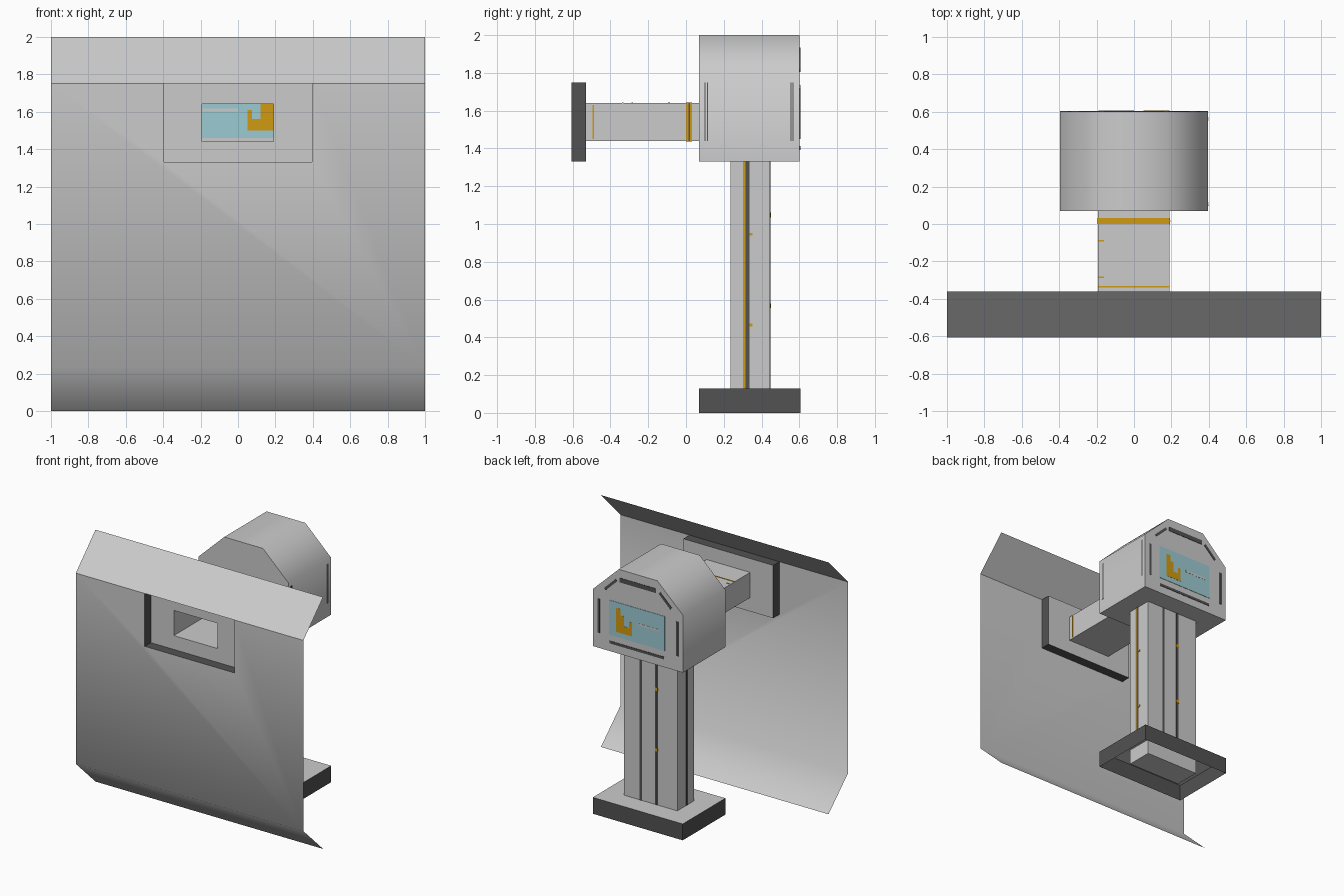
import bpy, bmesh, math

if "Cube" in bpy.data.objects:
    bpy.data.objects.remove(bpy.data.objects["Cube"])


def material(name, r, g, b):
    m = bpy.data.materials.new(name)
    m.diffuse_color = (r, g, b, 1)
    m.use_nodes = True
    m.node_tree.nodes["Principled BSDF"].inputs["Base Color"].default_value = m.diffuse_color
    return m


LIGHT = material("light_grey", 0.60, 0.60, 0.60)
DARK = material("dark_grey", 0.085, 0.085, 0.085)
CYAN = material("pale_cyan", 0.33, 0.60, 0.65)
ORANGE = material("orange", 0.64, 0.32, 0.006)


def finish(name, bm, mats, smooth=None):
    me = bpy.data.meshes.new(name)
    bm.to_mesh(me)
    bm.free()
    ob = bpy.data.objects.new(name, me)
    bpy.context.collection.objects.link(ob)
    for m in mats:
        me.materials.append(m)
    if smooth:
        bpy.ops.object.select_all(action='DESELECT')
        ob.select_set(True)
        bpy.context.view_layer.objects.active = ob
        bpy.ops.object.shade_smooth_by_angle(angle=math.radians(smooth))
    return ob


def box(name, x, y, z, mat):
    bm = bmesh.new()
    bmesh.ops.create_cube(bm, size=1)
    for v in bm.verts:
        for i, (a, b) in enumerate((x, y, z)):
            v.co[i] = a + (b - a) * (v.co[i] + 0.5)
    return finish(name, bm, [mat])


def loop(bm, pts, y):
    return [bm.verts.new((x, y, z)) for x, z in pts]


def skin(bm, a, b, mat=0):
    """Walls between two matching loops."""
    for i in range(len(a)):
        j = (i + 1) % len(a)
        bm.faces.new((a[i], b[i], b[j], a[j])).material_index = mat


def ring_fill(bm, outer, inner):
    """Flat face between an outer loop and a hole."""
    edges = []
    for lp in (outer, inner):
        for i in range(len(lp)):
            p, q = lp[i], lp[(i + 1) % len(lp)]
            edges.append(bm.edges.get((p, q)) or bm.edges.new((p, q)))
    bmesh.ops.triangle_fill(bm, edges=edges, use_beauty=True, normal=(0, -1, 0))


def rect(x0, x1, z0, z1):
    return [(x0, z0), (x1, z0), (x1, z1), (x0, z1)]


HOLE = rect(-0.193, 0.19, 1.44, 1.64)
F, R = -0.607, -0.36          # front plane and swept-back edge of the panel

# Front panel: notched middle with swept-back lower lip
bm = bmesh.new()
mid = loop(bm, [(-1, 0.235), (1, 0.235), (1, 1.75), (0.395, 1.75), (0.395, 1.33),
                (-0.395, 1.33), (-0.395, 1.75), (-1, 1.75)], F)
bm.faces.new(mid)
low = loop(bm, [(-1, 0), (1, 0)], R)
bm.faces.new((low[0], low[1], mid[1], mid[0]))
finish("front_panel", bm, [LIGHT], 60)

# Upper flap leaning back
bm = bmesh.new()
a, b = loop(bm, [(-1, 1.75), (1, 1.75)], F), loop(bm, [(1, 2), (-1, 2)], R)
bm.faces.new(a + b)
finish("upper_flap", bm, [LIGHT])

# Recessed window frame behind the panel
bm = bmesh.new()
fr = rect(-0.395, 0.395, 1.33, 1.75)
front, back = loop(bm, fr, F), loop(bm, fr, -0.53)
skin(bm, front, back, 1)
ring_fill(bm, back, loop(bm, HOLE, -0.53))
finish("window_recess", bm, [LIGHT, DARK])

# Open connecting tube
bm = bmesh.new()
skin(bm, loop(bm, HOLE, 0.07), loop(bm, HOLE, -0.53))
finish("connecting_tube", bm, [LIGHT])


def tube_band(name, y0, y1, t, mat):
    bm = bmesh.new()
    o = rect(-0.193 - t, 0.19 + t, 1.44 - t, 1.64 + t)
    skin(bm, loop(bm, o, y1), loop(bm, o, y0))
    finish(name, bm, [mat])


tube_band("tube_band", 0.0, 0.033, 0.003, ORANGE)
box("tube_seam", (0.19, 0.196), (0.014, 0.02), (1.44, 1.64), DARK)
box("tube_top_line", (-0.193, 0.19), (-0.34, -0.332), (1.64, 1.643), ORANGE)
box("tube_side_line", (0.19, 0.193), (-0.494, -0.487), (1.45, 1.63), ORANGE)
for i, y in enumerate((-0.285, -0.09)):
    box(f"tube_dash_{i}", (-0.19, -0.16), (y - 0.004, y + 0.004), (1.64, 1.643), ORANGE)

# Head: chamfered housing, opened where the tube enters
bm = bmesh.new()
prof = [(-0.395, 1.33), (0.395, 1.33), (0.395, 1.785), (0.17, 2.0), (-0.17, 2.0), (-0.395, 1.785)]
front, back = loop(bm, prof, 0.07), loop(bm, prof, 0.602)
skin(bm, front, back)
bm.faces.new(back[::-1])
ring_fill(bm, front, loop(bm, HOLE, 0.07))
bmesh.ops.recalc_face_normals(bm, faces=bm.faces[:])
finish("head_housing", bm, [LIGHT], 50)


def back_plate(name, x, z, mat, t=0.003):
    """Thin plate showing on both sides of the back wall."""
    return box(name, x, (0.602 - t, 0.602 + t), z, mat)


# Screen with bar-shaped sign
back_plate("screen", (-0.235, 0.255), (1.46, 1.735), CYAN)
for i, (x, z) in enumerate([((0.05, 0.19), (1.5, 1.56)), ((0.05, 0.075), (1.56, 1.61)),
                            ((0.12, 0.19), (1.56, 1.64)), ((0.15, 0.19), (1.64, 1.69))]):
    back_plate(f"sign_bar_{i}", x, z, ORANGE, 0.0042)
back_plate("screen_line", (-0.19, 0.0), (1.602, 1.618), LIGHT, 0.0042)

# Dark trim slots round the back face
bm_slots = [((-0.16, 0.16), (1.90, 1.935)), ((-0.23, 0.25), (1.392, 1.412))]
for i, (x, z) in enumerate(bm_slots):
    box(f"back_slot_{i}", x, (0.6, 0.605), z, DARK)
for s in (-1, 1):
    xs = sorted((s * 0.335, s * 0.355))
    box(f"back_side_slot_{s}", xs, (0.6, 0.605), (1.45, 1.72), DARK)
    ob = box(f"back_corner_slot_{s}", (-0.07, 0.07), (0.6, 0.605), (-0.01, 0.01), DARK)
    ob.location = (s * 0.24, 0, 1.86)
    ob.rotation_euler = (0, s * math.radians(44), 0)

# Vertical seams on the right side of the head
for i, y in enumerate((0.1, 0.113, 0.556, 0.567)):
    box(f"side_seam_{i}", (0.393, 0.397), (y - 0.003, y + 0.003), (1.44, 1.75), DARK)

# Pillar and its grooves
box("pillar", (-0.235, 0.235), (0.235, 0.445), (0.01, 1.335), LIGHT)
for i, x in enumerate((0.085, -0.05)):
    box(f"pillar_back_groove_{i}", (x - 0.01, x + 0.01), (0.443, 0.448), (0.13, 1.33), DARK)
for s in (-1, 1):
    xs = sorted((s * 0.233, s * 0.238))
    box(f"pillar_side_groove_{s}", xs, (0.315, 0.335), (0.13, 1.33), DARK)
box("pillar_side_stripe", (0.233, 0.238), (0.302, 0.315), (0.13, 1.33), ORANGE)
for i, z in enumerate((0.465, 0.945)):
    box(f"pillar_side_dot_{i}", (0.233, 0.239), (0.335, 0.352), (z - 0.007, z + 0.007), ORANGE)
    box(f"pillar_back_dot_{i}", (-0.065, -0.04), (0.443, 0.449), (z + 0.09, z + 0.115), ORANGE)

# Base: box with open underside, pale top and dark sides
bm = bmesh.new()
bmesh.ops.create_cube(bm, size=1)
for v in bm.verts:
    v.co = (v.co.x * 0.79, 0.3375 + v.co.y * 0.535, (v.co.z + 0.5) * 0.13)
bm.normal_update()
bmesh.ops.delete(bm, geom=[f for f in bm.faces if f.normal.z < -0.5], context='FACES_ONLY')
for f in bm.faces:
    f.material_index = 0 if f.normal.z > 0.5 else 1
finish("base", bm, [LIGHT, DARK])
